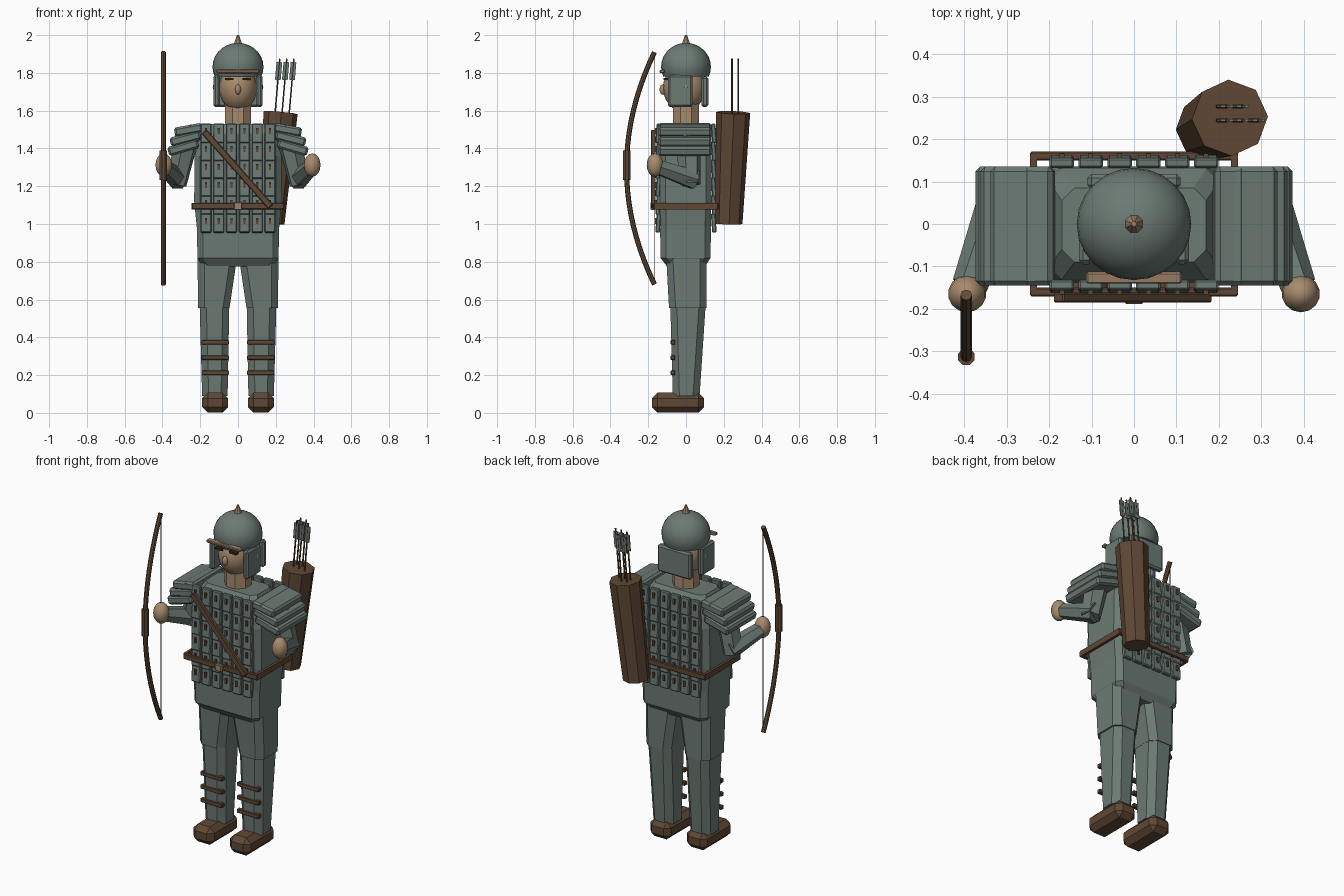
import bpy, bmesh, math
from mathutils import Vector, Matrix, Euler

if "Cube" in bpy.data.objects:
    bpy.data.objects.remove(bpy.data.objects["Cube"])


def material(name, rgb):
    m = bpy.data.materials.new(name)
    m.diffuse_color = (*rgb, 1)
    m.use_nodes = True
    m.node_tree.nodes["Principled BSDF"].inputs["Base Color"].default_value = m.diffuse_color
    return m


ARMOR = material("grey green", (0.150, 0.196, 0.174))
LEATHER = material("leather brown", (0.115, 0.064, 0.035))
WOOD = material("bow wood", (0.125, 0.072, 0.036))
SKIN = material("skin", (0.39, 0.26, 0.155))
TAN = material("tan trim", (0.36, 0.23, 0.14))
DARK = material("dark brown", (0.035, 0.022, 0.014))


def finish(name, bm, mat, smooth=False):
    bmesh.ops.recalc_face_normals(bm, faces=bm.faces[:])
    for f in bm.faces:
        f.smooth = smooth
    me = bpy.data.meshes.new(name)
    bm.to_mesh(me)
    bm.free()
    ob = bpy.data.objects.new(name, me)
    bpy.context.collection.objects.link(ob)
    me.materials.append(mat)
    return ob


def box(bm, loc, size, rot=(0, 0, 0), bevel=0.0):
    v = bmesh.ops.create_cube(bm, size=1)["verts"]
    bmesh.ops.scale(bm, vec=size, verts=v)
    mat = Matrix.Translation(loc) @ Euler(rot).to_matrix().to_4x4()
    bmesh.ops.transform(bm, matrix=mat, verts=v)
    if bevel:
        edges = list({e for w in v for e in w.link_edges})
        bmesh.ops.bevel(bm, geom=edges, offset=bevel, segments=1, affect='EDGES')


def tube(bm, p, q, r1, r2, n=8, roll=0.5):
    p, q = Vector(p), Vector(q)
    d = q - p
    mat = (Matrix.Translation((p + q) / 2) @ d.to_track_quat('Z', 'Y').to_matrix().to_4x4()
           @ Matrix.Rotation(roll * 2 * math.pi / n, 4, 'Z'))
    bmesh.ops.create_cone(bm, cap_ends=True, segments=n, radius1=r1, radius2=r2,
                          depth=d.length, matrix=mat)


def ball(bm, loc, radii, u=20, v=12):
    mat = Matrix.Translation(loc) @ Matrix.Diagonal((*radii, 1))
    bmesh.ops.create_uvsphere(bm, u_segments=u, v_segments=v, radius=1, matrix=mat)


def loft(bm, rings):
    """Stack of chamfered rectangles: (z, x0, x1, y0, y1, chamfer)."""
    prev = None
    for z, x0, x1, y0, y1, c in rings:
        pts = [(x0 + c, y0), (x1 - c, y0), (x1, y0 + c), (x1, y1 - c),
               (x1 - c, y1), (x0 + c, y1), (x0, y1 - c), (x0, y0 + c)]
        ring = [bm.verts.new((x, y, z)) for x, y in pts]
        if prev:
            for i in range(8):
                j = (i + 1) % 8
                bm.faces.new((prev[i], prev[j], ring[j], ring[i]))
        else:
            bm.faces.new(ring[::-1])
        prev = ring
    bm.faces.new(prev)


# Torso and tunic skirt
bm = bmesh.new()
loft(bm, [(0.95, -0.215, 0.215, -0.135, 0.13, 0.03), (1.12, -0.232, 0.232, -0.138, 0.135, 0.03),
          (1.36, -0.23, 0.23, -0.138, 0.135, 0.03), (1.47, -0.2, 0.2, -0.13, 0.13, 0.03),
          (1.53, -0.17, 0.17, -0.09, 0.085, 0.03)])
finish("torso", bm, ARMOR)
bm = bmesh.new()
loft(bm, [(0.775, -0.185, 0.185, -0.1, 0.1, 0.03), (0.82, -0.215, 0.215, -0.135, 0.13, 0.03),
          (0.98, -0.217, 0.217, -0.137, 0.132, 0.03)])
finish("skirt", bm, ARMOR)

# Lamellar plates with lacing, front and back
plates, laces = bmesh.new(), bmesh.new()
for s in (-1, 1):
    for col in range(6):
        x = (col - 2.5) * 0.068
        for row in range(6):
            z = 1.48 - row * 0.095
            box(plates, (x, s * 0.147, z), (0.058, 0.024, 0.102), (s * 0.07, 0, 0), 0.005)
            box(laces, (x, s * 0.16, z + 0.012), (0.012, 0.012, 0.032))
finish("armor_plates", plates, ARMOR)
finish("plate_lacing", laces, LEATHER)

# Belt, buckle and chest strap
bm = bmesh.new()
for s in (-1, 1):
    box(bm, (0, s * 0.16, 1.095), (0.49, 0.022, 0.034), bevel=0.004)
    box(bm, (s * 0.237, 0, 1.095), (0.016, 0.33, 0.034))
finish("belt", bm, LEATHER)
bm = bmesh.new()
box(bm, (0, -0.178, 1.095), (0.044, 0.022, 0.042), bevel=0.004)
finish("buckle", bm, TAN)
bm = bmesh.new()
box(bm, (-0.003, -0.173, 1.29), (0.53, 0.024, 0.034), (0, math.atan2(0.39, 0.345), 0), 0.004)
finish("chest_strap", bm, LEATHER)

# Legs, boots and shin bands
for s, side in ((-1, "right"), (1, "left")):
    def leg(z, inner, outer, y0, y1, c=0.035):
        a, b = sorted((s * inner, s * outer))
        return (z, a, b, y0, y1, c)
    bm = bmesh.new()
    loft(bm, [leg(0.555, 0.045, 0.212, -0.09, 0.108), leg(0.83, 0.004, 0.214, -0.105, 0.108)])
    finish(side + "_thigh", bm, ARMOR)
    bm = bmesh.new()
    loft(bm, [leg(0.09, 0.055, 0.19, -0.07, 0.072), leg(0.57, 0.046, 0.203, -0.083, 0.104)])
    finish(side + "_shin", bm, ARMOR)
    bm = bmesh.new()
    box(bm, (s * 0.121, -0.042, 0.054), (0.138, 0.276, 0.106), bevel=0.03)
    finish(side + "_boot", bm, LEATHER)
    bm = bmesh.new()
    for z in (0.213, 0.293, 0.373):
        box(bm, (s * 0.121, -0.069, z), (0.145, 0.024, 0.024), bevel=0.003)
    finish(side + "_shin_bands", bm, LEATHER)

    # Shoulder guards: three overlapping tilted slabs
    bm = bmesh.new()
    for x, z, w, h, tilt in ((0.262, 1.498, 0.15, 0.05, 0.18), (0.278, 1.452, 0.165, 0.05, 0.25),
                             (0.29, 1.405, 0.165, 0.05, 0.28)):
        box(bm, (s * x, -0.005, z), (w, 0.28, h), (0, s * tilt, 0), 0.011)
    box(bm, (s * 0.225, -0.005, 1.51), (0.07, 0.276, 0.035), bevel=0.008)
    finish(side + "_shoulder_guard", bm, ARMOR)

    # Arms and hands
    elbow = Vector((s * 0.325, 0.022, 1.245))
    bm = bmesh.new()
    tube(bm, (s * 0.27, 0.01, 1.46), elbow + Vector((0, 0, -0.035)), 0.068, 0.055, 6)
    finish(side + "_upper_arm", bm, ARMOR)
    bm = bmesh.new()
    tube(bm, elbow + Vector((-s * 0.01, 0.025, -0.012)), (s * 0.387, -0.145, 1.3), 0.056, 0.042, 6)
    finish(side + "_forearm", bm, ARMOR)
    bm = bmesh.new()
    ball(bm, (s * 0.393, -0.164, 1.312), (0.045, 0.044, 0.062), 14, 8)
    finish(side + "_hand", bm, SKIN, True)

# Neck, head and face
bm = bmesh.new()
tube(bm, (0, 0, 1.5), (0, 0, 1.64), 0.074, 0.074)
finish("neck", bm, SKIN)
bm = bmesh.new()
ball(bm, (0, -0.01, 1.72), (0.1, 0.112, 0.125), 20, 12)
finish("head", bm, SKIN, True)
bm = bmesh.new()
ball(bm, (0, -0.12, 1.712), (0.016, 0.02, 0.028), 10, 8)
finish("nose", bm, SKIN, True)
bm = bmesh.new()
for s in (-1, 1):
    box(bm, (s * 0.046, -0.107, 1.768), (0.046, 0.022, 0.012))
finish("eyes", bm, DARK)

# Helmet dome, spike, brow band, cheek and neck guards
bm = bmesh.new()
ball(bm, (0, 0, 1.832), (0.135, 0.132, 0.127), 24, 14)
cut = bmesh.ops.bisect_plane(bm, geom=bm.verts[:] + bm.edges[:] + bm.faces[:],
                             plane_co=(0, 0, 1.78), plane_no=(0, 0, -1), clear_outer=True)
bmesh.ops.contextual_create(bm, geom=[e for e in cut["geom_cut"]
                                      if isinstance(e, bmesh.types.BMEdge)])
dome = finish("helmet_dome", bm, ARMOR, True)
for f in dome.data.polygons:
    if f.normal.z < -0.95:
        f.use_smooth = False
bm = bmesh.new()
tube(bm, (0, 0, 1.945), (0, 0, 2.0), 0.026, 0.006)
finish("helmet_spike", bm, TAN)
bm = bmesh.new()
box(bm, (0, -0.126, 1.808), (0.225, 0.028, 0.018), (0.15, 0, 0), 0.004)
finish("helmet_brow", bm, TAN)
bm = bmesh.new()
for s in (-1, 1):
    box(bm, (s * 0.113, -0.03, 1.704), (0.034, 0.13, 0.17), bevel=0.01)
box(bm, (0, 0.1, 1.7), (0.22, 0.036, 0.16), bevel=0.01)
finish("helmet_guards", bm, ARMOR)
bm = bmesh.new()
for s in (-1, 1):
    ball(bm, (s * 0.118, 0, 1.725), (0.016, 0.012, 0.02), 8, 6)
finish("ears", bm, SKIN, True)

# Bow limbs swept along an arc, grip and string
BX, BZ, HALF, N = -0.395, 1.295, 0.615, 20
bm = bmesh.new()
prev = None
for i in range(N + 1):
    t = 2 * i / N - 1
    c = Vector((BX, -0.167 - 0.148 * (1 - t * t), BZ + HALF * t))
    side = Vector((0, HALF, -0.296 * t)).normalized()
    r = 0.0135
    ring = [bm.verts.new(c + Vector((r * math.cos(a), 0, 0)) + side * r * math.sin(a))
            for a in (k * math.pi / 4 for k in range(8))]
    if prev:
        for k in range(8):
            bm.faces.new((prev[k], prev[k - 1], ring[k - 1], ring[k]))
    else:
        bm.faces.new(ring)
    prev = ring
bm.faces.new(prev)
finish("bow_limbs", bm, WOOD)
bm = bmesh.new()
tube(bm, (BX, -0.313, 1.232), (BX, -0.313, 1.39), 0.021, 0.021)
finish("bow_grip", bm, LEATHER)
bm = bmesh.new()
tube(bm, (BX, -0.166, 0.685), (BX, -0.166, 1.905), 0.0025, 0.0025, 5)
finish("bow_string", bm, DARK)

# Quiver with arrows
bm = bmesh.new()
tube(bm, (0.172, 0.225, 1.003), (0.226, 0.25, 1.59), 0.074, 0.09)
finish("quiver", bm, LEATHER)
shafts, feathers = bmesh.new(), bmesh.new()
for y, xs in ((0.244, (0.215, 0.252, 0.29)), (0.277, (0.215, 0.252))):
    for x in xs:
        tube(shafts, (x - 0.022, y, 1.55), (x + 0.006, y, 1.875), 0.0045, 0.0045, 6)
        box(feathers, (x, y, 1.81), (0.03, 0.006, 0.095), (0, 0.086, 0))
finish("arrow_shafts", shafts, LEATHER)
finish("arrow_feathers", feathers, ARMOR)
